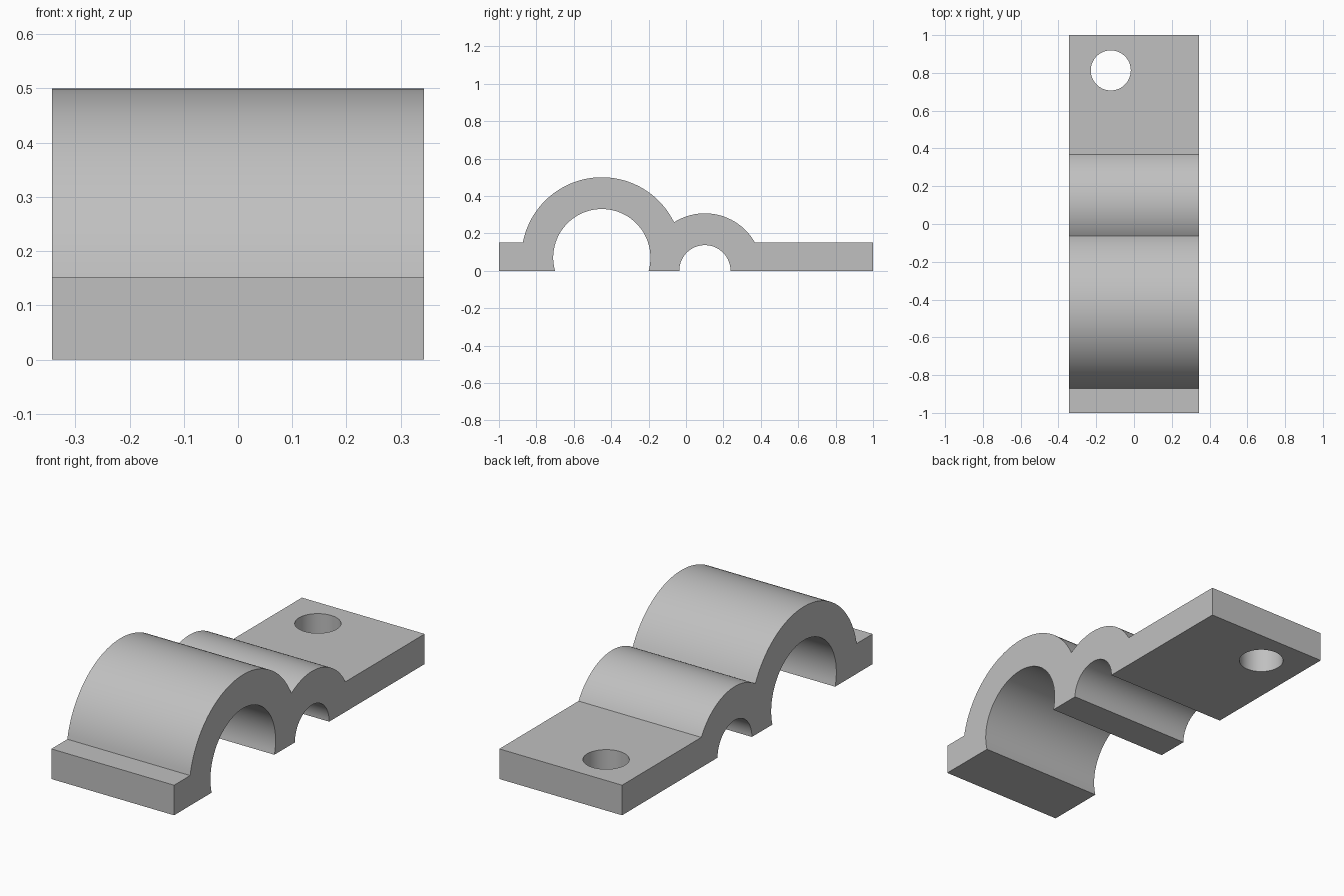
import bpy, bmesh
from math import asin, atan2, cos, pi, radians, sin

default = bpy.data.objects.get("Cube")
if default:
    bpy.data.objects.remove(default, do_unlink=True)

HALF_WIDTH = 0.343
PLATE = 0.152
BIG = (-0.45, 0.07)      # centre (y, z) of the large saddle
SMALL = (0.101, 0.0)     # centre (y, z) of the small saddle
BIG_OUT, BIG_IN = 0.43, 0.26
SMALL_OUT, SMALL_IN = 0.307, 0.137
VALLEY = (-0.064, 0.259)  # where the two outer arcs meet


def arc(centre, radius, start, end, steps=48):
    angles = [start + (end - start) * i / steps for i in range(steps + 1)]
    return [(centre[0] + radius * cos(a), centre[1] + radius * sin(a)) for a in angles]


def angle_at(centre, radius, z):
    return asin((z - centre[1]) / radius)


def angle_to(centre, point):
    return atan2(point[1] - centre[1], point[0] - centre[0])


# Side profile: plate, two humps on top, two pipe channels below
big_low = angle_at(BIG, BIG_IN, 0)
profile = [(-1, 0), (-1, PLATE)]
profile += arc(BIG, BIG_OUT, pi - angle_at(BIG, BIG_OUT, PLATE), angle_to(BIG, VALLEY))
profile += arc(SMALL, SMALL_OUT, angle_to(SMALL, VALLEY),
               angle_at(SMALL, SMALL_OUT, PLATE))[1:]
profile += [(1, PLATE), (1, 0)]
profile += arc(SMALL, SMALL_IN, 0, pi)
profile += arc(BIG, BIG_IN, big_low, pi - big_low)

# Extrude the profile across the width
bm = bmesh.new()
face = bm.faces.new([bm.verts.new((-HALF_WIDTH, y, z)) for y, z in profile])
extruded = bmesh.ops.extrude_face_region(bm, geom=[face], use_keep_orig=True)
moved = [v for v in extruded["geom"] if isinstance(v, bmesh.types.BMVert)]
bmesh.ops.translate(bm, verts=moved, vec=(2 * HALF_WIDTH, 0, 0))
bmesh.ops.recalc_face_normals(bm, faces=bm.faces)
mesh = bpy.data.meshes.new("pipe_clamp")
bm.to_mesh(mesh)
bm.free()
clamp = bpy.data.objects.new("pipe_clamp", mesh)
bpy.context.collection.objects.link(clamp)

# Plain grey material
grey = bpy.data.materials.new("light grey")
grey.use_nodes = True
colour = (0.53, 0.53, 0.53, 1)
grey.diffuse_color = colour
grey.node_tree.nodes["Principled BSDF"].inputs["Base Color"].default_value = colour
mesh.materials.append(grey)

# Screw hole through the long tab
bpy.ops.mesh.primitive_cylinder_add(vertices=64, radius=0.106, depth=1,
                                    location=(-0.123, 0.813, 0.1))
cutter = bpy.context.object
cutter.name = "screw_hole_cutter"
cutter.hide_render = True
cutter.data.materials.append(grey)
cut = clamp.modifiers.new("screw_hole", 'BOOLEAN')
cut.operation = 'DIFFERENCE'
cut.solver = 'EXACT'
cut.object = cutter

bpy.ops.object.select_all(action='DESELECT')
clamp.select_set(True)
bpy.context.view_layer.objects.active = clamp
bpy.ops.object.modifier_apply(modifier=cut.name)
bpy.data.objects.remove(cutter, do_unlink=True)
bpy.ops.object.shade_smooth_by_angle(angle=radians(25))
